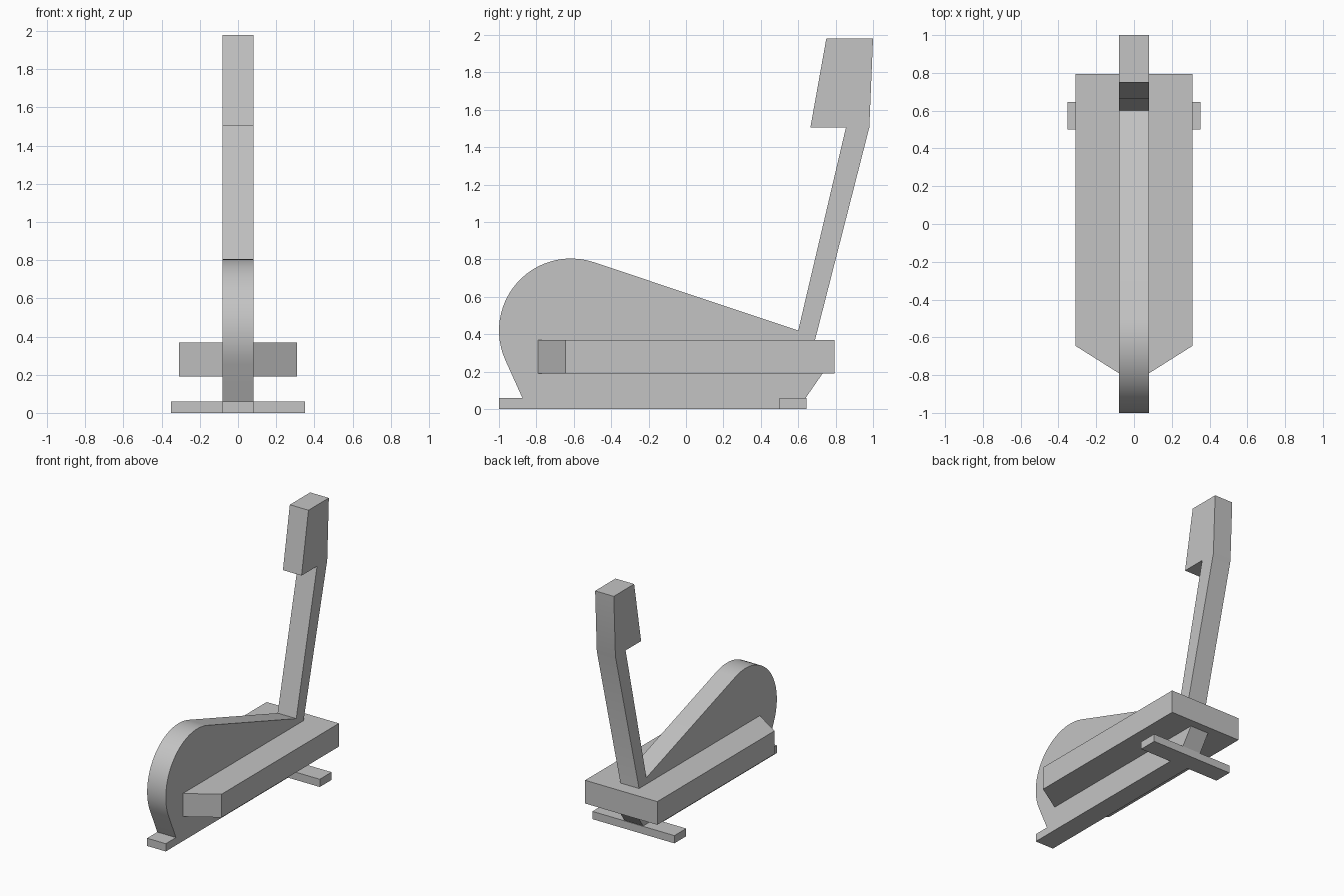
import bpy, bmesh
from math import radians, cos, sin
from mathutils import Vector

cube = bpy.data.objects.get("Cube")
if cube:
    bpy.data.objects.remove(cube, do_unlink=True)

grey = bpy.data.materials.new("plain grey")
grey.use_nodes = True
colour = (0.55, 0.55, 0.55, 1)
grey.diffuse_color = colour
grey.node_tree.nodes["Principled BSDF"].inputs["Base Color"].default_value = colour


def extrude_outline(name, points, offset):
    """Solid made by sweeping a closed flat outline along an offset."""
    bm = bmesh.new()
    face = bm.faces.new([bm.verts.new(p) for p in points])
    swept = bmesh.ops.extrude_face_region(bm, geom=[face])["geom"]
    verts = [g for g in swept if isinstance(g, bmesh.types.BMVert)]
    bmesh.ops.translate(bm, verts=verts, vec=Vector(offset))
    bmesh.ops.recalc_face_normals(bm, faces=bm.faces)
    mesh = bpy.data.meshes.new(name)
    bm.to_mesh(mesh)
    bm.free()
    mesh.materials.append(grey)
    obj = bpy.data.objects.new(name, mesh)
    bpy.context.collection.objects.link(obj)
    bpy.ops.object.select_all(action="DESELECT")
    obj.select_set(True)
    bpy.context.view_layer.objects.active = obj
    bpy.ops.object.shade_smooth_by_angle(angle=radians(30))
    return obj


# Central frame: front foot, round flywheel cover, sloping spine, mast and console
half = 0.08
steps = 24
cover = []
for i in range(steps + 1):
    a = radians(205 + (72 - 205) * i / steps)
    cover.append((-0.615 + 0.385 * cos(a), 0.42 + 0.385 * sin(a)))
outline = [(-1, 0), (-1, 0.06), (-0.875, 0.06)] + cover + [
    (0.6, 0.42), (0.855, 1.505), (0.665, 1.505), (0.75, 1.98), (1, 1.98),
    (0.98, 1.505), (0.69, 0.37), (0.73, 0.19), (0.64, 0.06), (0.64, 0)]
extrude_outline("central_frame", [(-half, y, z) for y, z in outline], (2 * half, 0, 0))

# Wide side platform with a tapered front
right = [(half, -0.79), (0.31, -0.645), (0.31, 0.795)]
plan = right + [(-x, y) for x, y in reversed(right)]
extrude_outline("side_platform", [(x, y, 0.19) for x, y in plan], (0, 0, 0.18))

# Rear stabiliser foot
foot = [(-0.352, 0.5), (0.352, 0.5), (0.352, 0.645), (-0.352, 0.645)]
extrude_outline("rear_foot", [(x, y, 0) for x, y in foot], (0, 0, 0.06))
